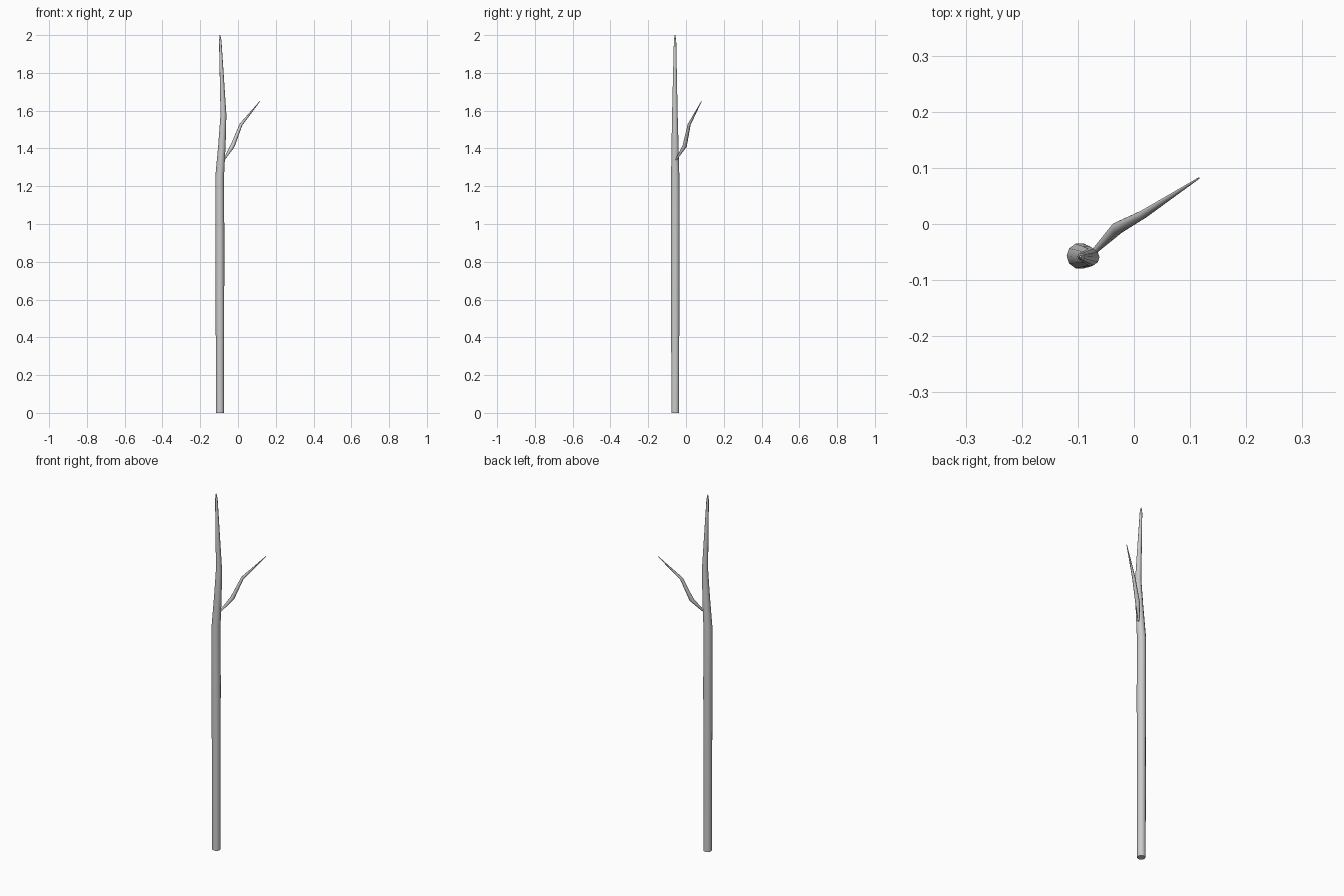
import bpy, bmesh, math
from mathutils import Vector

if "Cube" in bpy.data.objects:
    bpy.data.objects.remove(bpy.data.objects["Cube"])


def limb(name, stations, sides, level=False):
    """Loft a tapering tube through (x, y, z, radius) stations."""
    pts = [Vector(s[:3]) for s in stations]
    bm = bmesh.new()
    rings = []
    for i, s in enumerate(stations):
        d = (pts[min(i + 1, len(pts) - 1)] - pts[max(i - 1, 0)]).normalized()
        if level:
            d = Vector((0, 0, 1))
        u = Vector((0, 1, 0)).cross(d).normalized()
        v = d.cross(u)
        rings.append([bm.verts.new(pts[i] + s[3] * (
            math.cos(2 * math.pi * k / sides) * u + math.sin(2 * math.pi * k / sides) * v))
            for k in range(sides)])
    for a, b in zip(rings, rings[1:]):
        for k in range(sides):
            n = (k + 1) % sides
            bm.faces.new((a[k], a[n], b[n], b[k]))
    bm.faces.new(rings[0][::-1])
    bm.faces.new(rings[-1])
    mesh = bpy.data.meshes.new(name)
    bm.to_mesh(mesh)
    bm.free()
    obj = bpy.data.objects.new(name, mesh)
    bpy.context.collection.objects.link(obj)
    for p in mesh.polygons:
        p.use_smooth = len(p.vertices) == 4
    return obj


# straight trunk with a slight bend and a blunt pointed tip
limb("trunk", [
    (-0.095, -0.057, 0.0, 0.0215),
    (-0.096, -0.057, 0.95, 0.0235),
    (-0.097, -0.057, 1.25, 0.023),
    (-0.085, -0.058, 1.42, 0.0195),
    (-0.077, -0.059, 1.58, 0.0155),
    (-0.094, -0.058, 1.97, 0.0065),
    (-0.095, -0.058, 2.0, 0.002)], 10, level=True)

# thin crooked side branch
limb("side_branch", [
    (-0.078, -0.056, 1.335, 0.004),
    (-0.029, -0.007, 1.413, 0.0115),
    (0.016, 0.017, 1.527, 0.008),
    (0.116, 0.082, 1.65, 0.0015)], 8)
